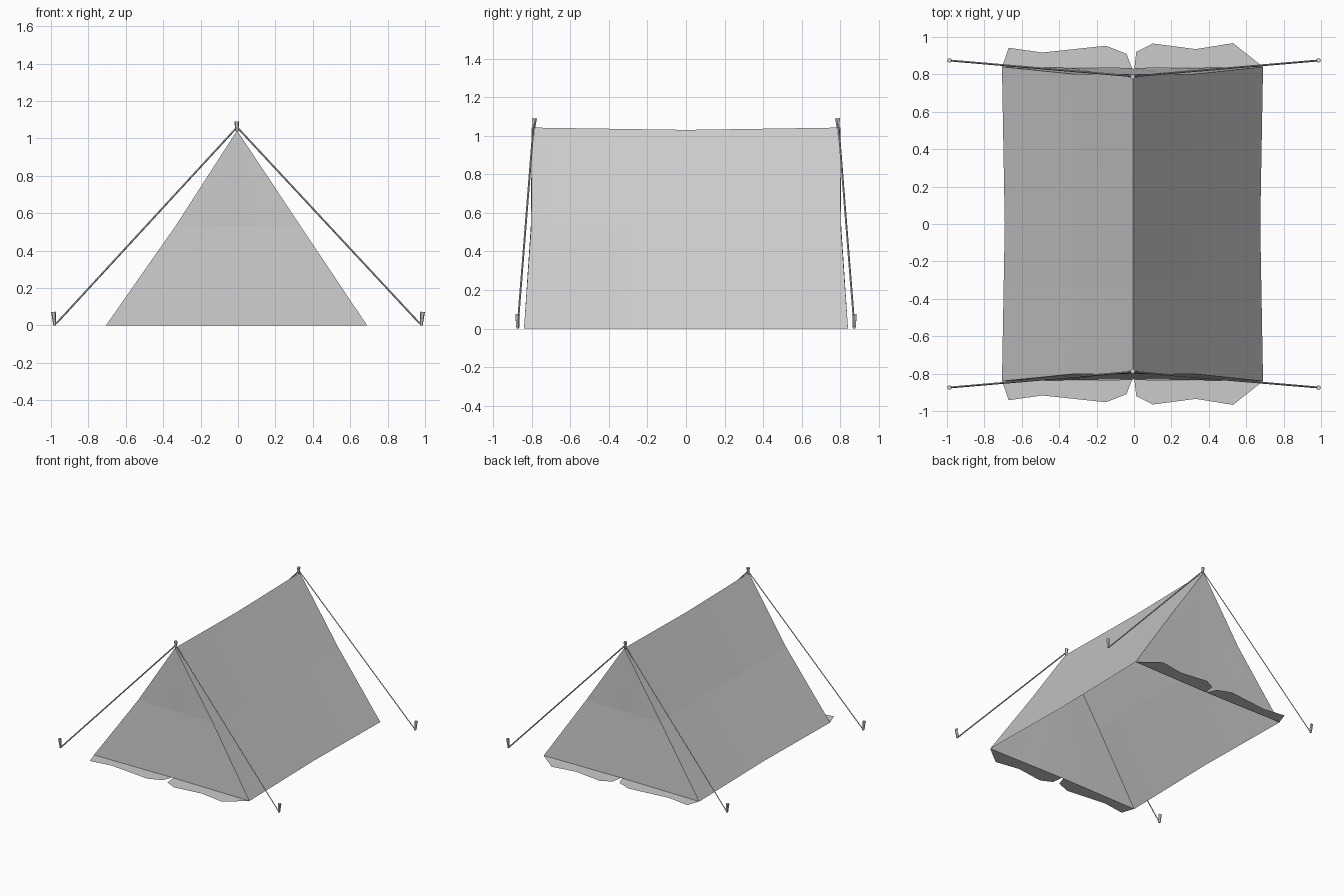
import bpy, bmesh
from mathutils import Vector

if "Cube" in bpy.data.objects:
    bpy.data.objects.remove(bpy.data.objects["Cube"])


def make(name, verts, faces, smooth=False):
    me = bpy.data.meshes.new(name)
    me.from_pydata(verts, [], faces)
    bm = bmesh.new()
    bm.from_mesh(me)
    bmesh.ops.recalc_face_normals(bm, faces=bm.faces)
    bm.to_mesh(me)
    bm.free()
    for p in me.polygons:
        p.use_smooth = smooth
    ob = bpy.data.objects.new(name, me)
    bpy.context.collection.objects.link(ob)
    return ob


def strip(name, low, high, outward):
    # cloth strip between two rows of points, facing outward
    n = len(low)
    faces = [(i, i + 1, n + i + 1, n + i) for i in range(n - 1)]
    ob = make(name, low + high, faces, True)
    if ob.data.polygons[0].normal.dot(Vector(outward)) < 0:
        ob.data.flip_normals()
    return ob


def rod(name, a, b, ra, rb, sides):
    # tapered rod from a to b
    a, b = Vector(a), Vector(b)
    bpy.ops.mesh.primitive_cone_add(vertices=sides, radius1=ra, radius2=rb,
                                    depth=(b - a).length, location=(a + b) / 2)
    ob = bpy.context.object
    ob.name = name
    ob.rotation_euler = (b - a).to_track_quat('Z', 'Y').to_euler()
    return ob


# Sloping roof sheets, sagging gently towards the middle
T = (-1, -0.5, 0, 0.5, 1)
ridge = [(-0.005, 0.80 * t, 1.03 + 0.012 * abs(t)) for t in T]
for side, name, foot in ((-1, "left", 0.706), (1, "right", 0.69)):
    middle = [(side * (0.325 + 0.01 * t * t), 0.803 * t, 0.53) for t in T]
    bottom = [(side * (foot - 0.015 * (1 - abs(t))), 0.84 * t, 0) for t in T]
    strip(name + "_upper_roof", middle, ridge, (side, 0, 0.6))
    strip(name + "_lower_roof", bottom, middle, (side, 0, 0.6))

# Ground flap outlines of the two door halves (front; mirrored for the back)
flaps = {
    "left": [(-0.705, 0.84), (-0.67, 0.942), (-0.49, 0.917), (-0.15, 0.953),
             (-0.04, 0.91), (-0.01, 0.832)],
    "right": [(0.002, 0.832), (0.012, 0.92), (0.10, 0.965), (0.33, 0.935),
              (0.53, 0.967), (0.69, 0.84)],
}

for s, end in ((-1, "front"), (1, "back")):
    # End walls with a shallow fold down the centre
    low = [(-0.706, s * 0.84, 0), (-0.35, s * 0.835, 0), (0, s * 0.83, 0),
           (0.35, s * 0.835, 0), (0.69, s * 0.84, 0)]
    mid = [(-0.335, s * 0.803, 0.53), (-0.17, s * 0.805, 0.53),
           (0, s * 0.795, 0.53), (0.17, s * 0.805, 0.53),
           (0.335, s * 0.803, 0.53)]
    strip(end + "_lower_wall", low, mid, (0, s, 0))
    wall = make(end + "_upper_wall", mid + [(-0.005, s * 0.80, 1.042)],
                [(i, i + 1, 5) for i in range(4)], True)
    if wall.data.polygons[0].normal.y * s < 0:
        wall.data.flip_normals()

    # Cloth flaps lying on the ground
    for name, pts in flaps.items():
        flap = make(f"{end}_{name}_flap", [(x, s * y, 0.001) for x, y in pts],
                    [tuple(range(len(pts)))])
        if flap.data.polygons[0].normal.z < 0:
            flap.data.flip_normals()

    # Pole tip, guy ropes and pegs
    rod(end + "_pole_tip", (-0.005, s * 0.79, 1.03), (-0.007, s * 0.787, 1.09),
        0.006, 0.014, 5)
    for x, name in ((-1, "left"), (1, "right")):
        rod(f"{end}_{name}_rope", (-0.005, s * 0.79, 1.06),
            (x * 0.972, s * 0.873, 0.01), 0.005, 0.005, 4)
        rod(f"{end}_{name}_peg", (x * 0.98, s * 0.873, 0),
            (x * 0.987, s * 0.875, 0.072), 0.008, 0.013, 5)
